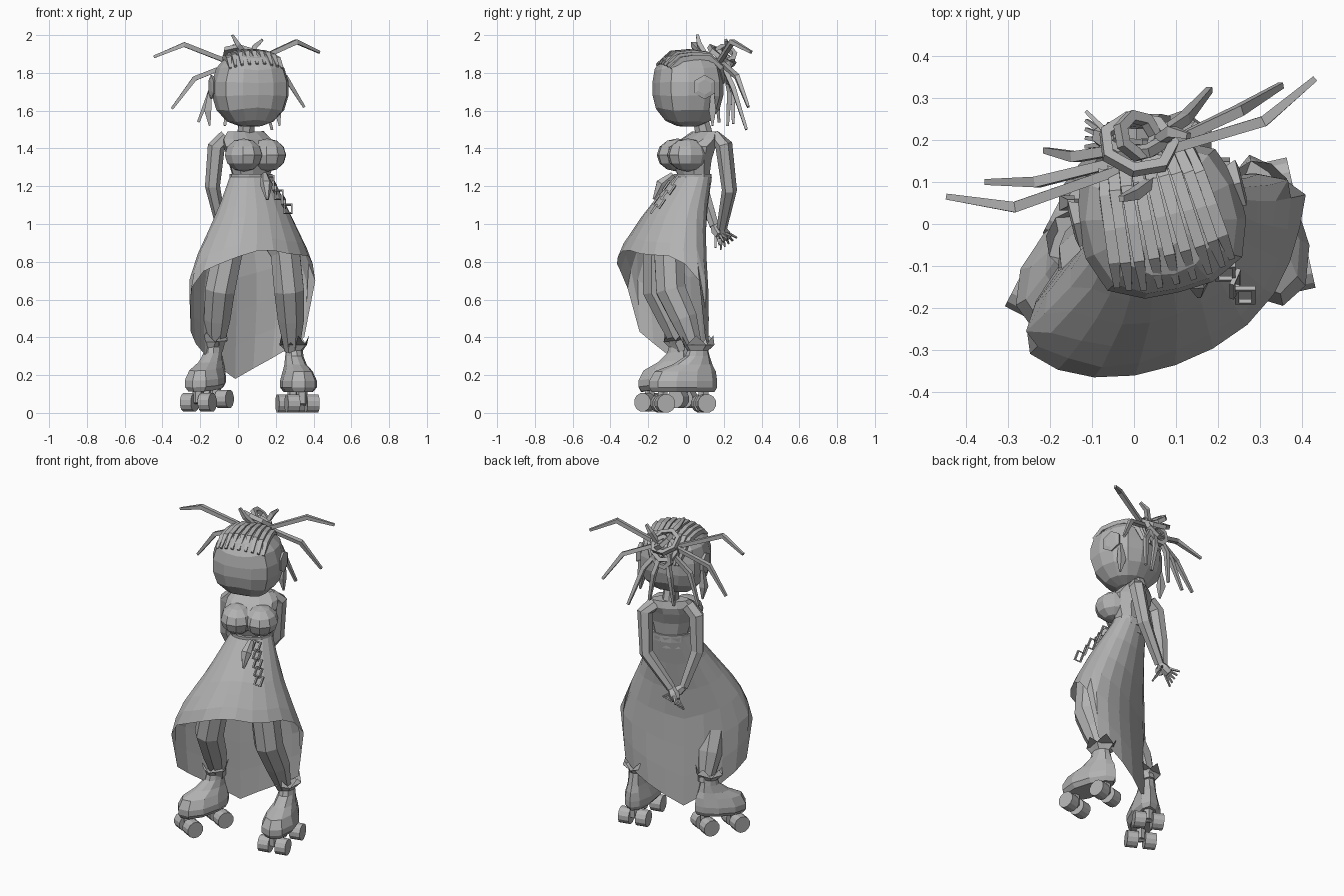
import bpy, bmesh, math
from mathutils import Vector, Matrix

cube = bpy.data.objects.get("Cube")
if cube:
    bpy.data.objects.remove(cube, do_unlink=True)

grey = bpy.data.materials.new("plain_grey")
grey.use_nodes = True
COLOUR = (0.45, 0.45, 0.45, 1)
grey.diffuse_color = COLOUR
grey.node_tree.nodes["Principled BSDF"].inputs["Base Color"].default_value = COLOUR


def finish(bm, name):
    bmesh.ops.recalc_face_normals(bm, faces=bm.faces)
    mesh = bpy.data.meshes.new(name)
    bm.to_mesh(mesh)
    bm.free()
    mesh.materials.append(grey)
    obj = bpy.data.objects.new(name, mesh)
    bpy.context.collection.objects.link(obj)
    return obj


def loft(name, rings, caps=True, loop=False):
    """Skin a list of equal-length point rings."""
    bm = bmesh.new()
    rows = [[bm.verts.new(p) for p in ring] for ring in rings]
    n = len(rows[0])
    pairs = list(zip(rows, rows[1:])) + ([(rows[-1], rows[0])] if loop else [])
    for a, b in pairs:
        for i in range(n):
            j = (i + 1) % n
            bm.faces.new((a[i], a[j], b[j], b[i]))
    if caps and not loop:
        bm.faces.new(rows[0])
        bm.faces.new(rows[-1])
    return finish(bm, name)


def tube(name, path, radii, sides=4, loop=False):
    """Sweep a polygon of changing radius along a path."""
    pts = [Vector(p) for p in path]
    if not isinstance(radii, (list, tuple)):
        radii = [radii] * len(pts)
    n = len(pts)
    span = pts[-1] - pts[0]
    axes = [Vector((1, 0, 0)), Vector((0, 1, 0)), Vector((0, 0, 1))]
    ref = min(axes, key=lambda a: abs(a.dot(span)))
    if loop:
        ref = (pts[1] - pts[0]).cross(pts[2] - pts[1])
    rings = []
    for k, p in enumerate(pts):
        ahead = pts[(k + 1) % n] if loop else pts[min(k + 1, n - 1)]
        behind = pts[k - 1] if loop or k else pts[0]
        d = (ahead - behind).normalized()
        u = d.cross(ref).normalized()
        v = d.cross(u)
        rings.append([p + radii[k] * (u * math.cos(t) + v * math.sin(t))
                      for t in (math.tau * (i + 0.5) / sides for i in range(sides))])
    return loft(name, rings, loop=loop)


def oval(x, y, z, rx, ry, yaw=0, sides=10):
    turn = Matrix.Rotation(yaw, 3, "Z")
    return [turn @ Vector((rx * math.cos(t), ry * math.sin(t), 0)) + Vector((x, y, z))
            for t in (math.tau * i / sides for i in range(sides))]


def interp(table, x):
    """Linear lookup in rows whose first column rises."""
    for a, b in zip(table, table[1:]):
        if x <= b[0]:
            f = (x - a[0]) / (b[0] - a[0])
            return [p + f * (q - p) for p, q in zip(a[1:], b[1:])]
    return table[-1][1:]


def ball(name, centre, size, yaw=0):
    bm = bmesh.new()
    bmesh.ops.create_uvsphere(bm, u_segments=10, v_segments=6, radius=1)
    bm.transform(Matrix.LocRotScale(Vector(centre), Matrix.Rotation(yaw, 3, "Z"), Vector(size)))
    return finish(bm, name)


# Torso, neck and bust, twisted towards the left
TWIST = math.radians(30)
loft("torso", [oval(x, y, z, rx, ry, TWIST) for z, x, y, rx, ry in [
    (1.18, .07, .02, .13, .1), (1.26, .07, .04, .11, .08), (1.34, .07, .03, .135, .1),
    (1.41, .065, .035, .15, .12), (1.45, .05, .075, .145, .085), (1.49, .04, .1, .11, .045)]])
tube("neck", [(.04, .1, 1.46), (.05, .07, 1.58)], [.05, .042], 8)
for side, x, y in (("right", .03, -.045), ("left", .155, .01)):
    ball(side + "_breast", (x, y, 1.365), (.1, .115, .088), TWIST)
loft("belt", [oval(.07, .035, z, .12, .095, TWIST, 12) for z in (1.22, 1.265)])

# Head: rounded block turned to the left, narrower at crown and chin
HEAD = Matrix.Translation((.065, .01, 1.715)) @ Matrix.Rotation(math.radians(14), 4, "Z")
SIZE = Vector((.2, .178, .2))


def on_head(direction, lift=1.0):
    d = Vector(direction).normalized()
    r = sum(abs(a / s) ** 3 for a, s in zip(d, SIZE)) ** (-1 / 3)
    p = d * r * lift
    taper = (p.z / SIZE.z) ** 2
    p.x *= 1 - .2 * taper
    p.y *= 1 - (.2 if p.z < 0 else .05) * taper
    return HEAD @ p


bm = bmesh.new()
bmesh.ops.create_uvsphere(bm, u_segments=14, v_segments=9, radius=1)
for v in bm.verts:
    v.co = on_head(v.co)
finish(bm, "head")
for side, s in (("left", 1), ("right", -1)):
    tube(side + "_ear", [HEAD @ Vector((s * x, .04, .01)) for x in (.17, .205, .21)],
         [.05, .065, .04], 6)

# Braided rows over the scalp, gathered towards the knot
for i in range(-4, 5):
    path = []
    for a in range(40, 171, 26):
        t = math.radians(a)
        pinch = 1 - .5 * max(0, a - 90) / 80
        path.append(on_head((i * .22 * pinch, -math.cos(t), math.sin(t)), .99))
    tube("braid_row", path, [.01] + [.019] * 4 + [.014])

# Looped knot at the back of the crown
for k, (tilt, lean, r, z) in enumerate([(35, 10, .085, 1.89), (60, -25, .075, 1.85),
                                        (15, 40, .055, 1.9), (85, 10, .06, 1.8)]):
    m = (Matrix.Translation((.01, .19 + .01 * k, z))
         @ Matrix.Rotation(math.radians(lean), 4, "Y") @ Matrix.Rotation(-math.radians(tilt), 4, "X"))
    tube("knot_loop", [m @ p for p in oval(0, 0, 0, r, r * .9, 0, 7)], .018, loop=True)

# Loose locks: root, bend, tip
for path in [
    [(.06, .17, 1.85), (.31, .245, 1.965), (.43, .345, 1.91)],
    [(-.03, .13, 1.85), (-.285, .04, 1.95), (-.445, .065, 1.885)],
    [(.06, .18, 1.86), (.25, .27, 1.78), (.35, .33, 1.62)],
    [(-.03, .15, 1.85), (-.23, .1, 1.77), (-.35, .1, 1.61)],
    [(.03, .19, 1.85), (.12, .25, 1.72), (.18, .32, 1.5)],
    [(-.02, .18, 1.83), (-.14, .16, 1.72), (-.21, .175, 1.54)],
    [(.02, .2, 1.84), (.05, .25, 1.7), (.08, .25, 1.53)],
    [(0, .2, 1.84), (-.05, .23, 1.7), (-.07, .22, 1.52)],
    [(.04, .1, 1.9), (0, .07, 1.95), (-.03, .06, 2.0)],
    [(.06, .2, 1.88), (.09, .22, 1.94), (.13, .21, 1.975)]]:
    tube("loose_lock", path, [.016, .018, .01])
for x, y in ((-.15, .05), (.22, .14)):
    tube("side_lock", [(x, y, 1.7), (x - .01, y, 1.6), (x, y, 1.52)], [.012, .026, .006])

# Arms folded behind the back, with spread fingers
for side, path, aim in [
    ("right", [(-.06, .06, 1.46), (-.115, .06, 1.41), (-.135, .08, 1.2), (-.09, .15, .99)], (.07, .04, -.07)),
    ("left", [(.115, .15, 1.46), (.145, .2, 1.42), (.115, .23, 1.18), (-.03, .19, .98)], (-.07, .03, -.07))]:
    tube(side + "_arm", path, [.042, .046, .04, .028], 6)
    wrist, aim = Vector(path[-1]), Vector(aim)
    tube(side + "_hand", [wrist, wrist + aim * .4, wrist + aim * .75], [.022, .032, .025], 6)
    for f in range(-2, 3):
        base = wrist + aim * .6 + Vector((0, f * .009, f * .006))
        tube(side + "_finger", [base, base + aim * .6 + Vector((0, f * .012, f * .01))], [.009, .006])

# Skirt, twisted with the torso: height, centre, half width, front and back depth
FORM = [(.18, .08, -.12, .33, .2, .19), (.45, .08, -.12, .37, .22, .18), (.7, .08, -.12, .38, .235, .165),
        (.87, .075, -.1, .31, .225, .155), (1.05, .08, -.05, .21, .165, .14), (1.25, .07, .035, .12, .095, .095)]
# Hem height by angle from the front, negative towards the right
HEM = [(-180, .18), (-108, .43), (-90, .66), (-72, .75), (-40, .82), (-10, .87), (20, .84),
       (54, .83), (72, .79), (90, .7), (108, .4), (180, .18)]
COLUMNS, ROWS = 20, 7
side_axis = Vector((math.cos(TWIST), math.sin(TWIST), 0))
front_axis = Vector((side_axis.y, -side_axis.x, 0))
rings = []
for k in range(ROWS):
    ring = []
    for c in range(COLUMNS):
        deg = -180 + 360 * c / COLUMNS
        z = 1.25 + (interp(HEM, deg)[0] - 1.25) * k / (ROWS - 1)
        x, y, width, front, back = interp(FORM, z)
        t = math.radians(deg)
        depth = front if math.cos(t) > 0 else back
        ring.append(Vector((x, y, z)) + side_axis * width * math.sin(t) + front_axis * depth * math.cos(t))
    rings.append(ring)
loft("skirt", rings, caps=False)

# Belt charm and chain of square links
tube("belt_charm", [(.14, -.07, 1.26), (.15, -.13, 1.21), (.155, -.17, 1.13)], [.018, .034, .008], 6)
start, end = Vector((.17, -.06, 1.23)), Vector((.265, -.17, 1.08))
for k in range(5):
    m = Matrix.Translation(start.lerp(end, k / 4)) @ Matrix.Rotation(math.radians(55), 4, "X")
    m = m @ Matrix.Rotation(math.radians(70 * (k % 2)), 4, "Y")
    tube("chain_link", [m @ Vector((a * .02, b * .027, 0)) for a, b in
                        ((1, 1), (-1, 1), (-1, -1), (1, -1))], .008, loop=True)

# Legs, boots and roller skates
for side, leg, heel, toe, raise_heel in [
    ("right", [(.02, -.09, 1.02), (-.055, -.15, .85), (-.095, -.15, .65), (-.11, -.08, .5), (-.12, -.02, .33)],
     (-.09, .04), (-.24, -.25), .03),
    ("left", [(.15, -.05, 1.02), (.25, -.09, .85), (.27, -.08, .65), (.28, -.01, .5), (.285, .05, .33)],
     (.275, .165), (.355, -.195), 0)]:
    tube(side + "_leg", leg, [.09, .085, .085, .075, .042], 8)
    h, t = Vector((*heel, 0)), Vector((*toe, 0))
    along = (t - h).normalized()
    across = Vector((-along.y, along.x, 0))
    length = (t - h).length

    def place(a, b, z):
        return h + along * (a * length) + across * b + Vector((0, 0, z + raise_heel * (1 - a)))

    # Boot sections: height, back, front, half width at heel and toe
    rings = []
    for z, back, front, wide_heel, wide_toe in [
            (.11, .04, .96, .055, .08), (.135, 0, 1, .07, .105), (.17, 0, 1, .07, .105),
            (.22, .02, .92, .06, .08), (.255, .07, .66, .052, .055), (.3, .11, .47, .045, .045),
            (.33, .13, .44, .043, .043), (.385, .04, .52, .075, .075)]:
        ring = []
        for i in range(10):
            ang = math.tau * i / 10
            f = (1 + math.cos(ang)) / 2
            ring.append(place(back + (front - back) * f,
                              (wide_heel + (wide_toe - wide_heel) * f) * math.sin(ang) * 1.05,
                              z + (.025 * (-1) ** i if z > .35 else 0)))
        rings.append(ring)
    loft(side + "_boot", rings)
    for a in (.2, .8):
        tube(side + "_axle", [place(a, -.07, .055), place(a, .07, .055)], .015, 6)
        tube(side + "_truck", [place(a, 0, .05), place(a, 0, .13)], .03, 6)
        for s in (-1, 1):
            tube(side + "_wheel", [place(a, s * .02, .05), place(a, s * .085, .05)], .05, 12)
